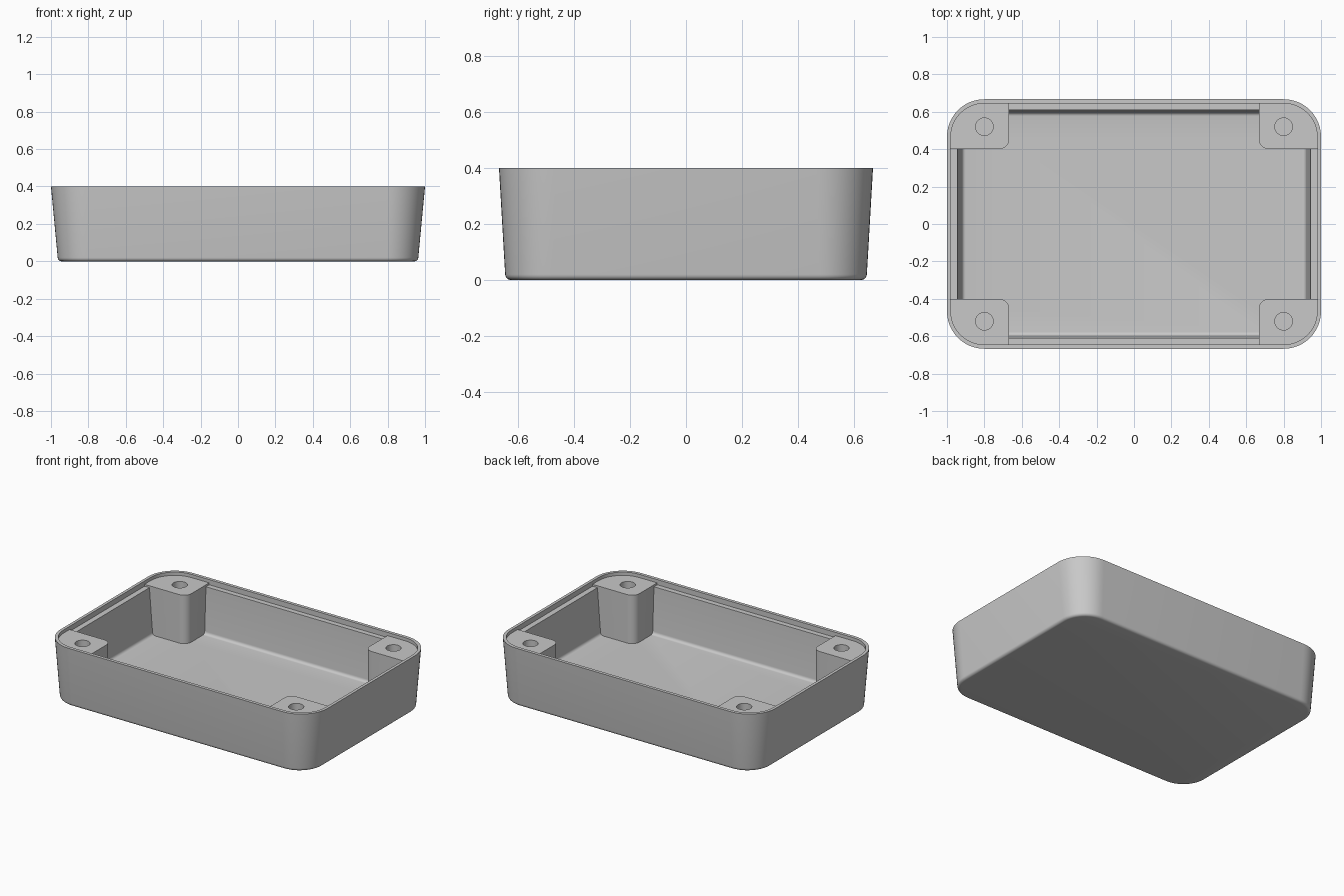
import bpy, bmesh, math

cube = bpy.data.objects.get("Cube")
if cube:
    bpy.data.objects.remove(cube, do_unlink=True)

grey = bpy.data.materials.new("light grey")
grey.use_nodes = True
GREY = (0.58, 0.58, 0.58, 1)
grey.diffuse_color = GREY
grey.node_tree.nodes["Principled BSDF"].inputs["Base Color"].default_value = GREY

RIM, POST_TOP, LEDGE, FLOOR = 0.4, 0.378, 0.365, 0.05
ABOVE = 0.6
STEPS = 12


def rounded_ring(hx, hy, r, z):
    """Points of a rounded rectangle with half sizes hx, hy."""
    points = []
    for quarter, (sx, sy) in enumerate(((1, 1), (-1, 1), (-1, -1), (1, -1))):
        for i in range(STEPS + 1):
            a = math.pi / 2 * (quarter + i / STEPS)
            points.append((sx * (hx - r) + r * math.cos(a),
                           sy * (hy - r) + r * math.sin(a), z))
    return points


def loft(name, levels, center=(0, 0)):
    """Closed solid through rounded rectangles listed from bottom to top."""
    bm = bmesh.new()
    rings = [[bm.verts.new((x + center[0], y + center[1], z))
              for x, y, z in rounded_ring(*level)] for level in levels]
    n = len(rings[0])
    for low, high in zip(rings, rings[1:]):
        for i in range(n):
            j = (i + 1) % n
            bm.faces.new((low[i], low[j], high[j], high[i]))
    bm.faces.new(rings[0][::-1])
    bm.faces.new(rings[-1])
    mesh = bpy.data.meshes.new(name)
    bm.to_mesh(mesh)
    bm.free()
    mesh.materials.append(grey)
    obj = bpy.data.objects.new(name, mesh)
    bpy.context.collection.objects.link(obj)
    return obj


def fillet(hx, hy, r, z, size):
    """Levels of a rounded lower edge ending at the given outline."""
    levels = []
    for i in range(6):
        a = math.pi / 2 * i / 5
        inset = size * (1 - math.sin(a))
        levels.append((hx - inset, hy - inset, r - inset, z + size * (1 - math.cos(a))))
    return levels


def cut(target, cutter):
    """Subtract a cutter and discard it."""
    cutter.hide_render = True
    mod = target.modifiers.new("cut", 'BOOLEAN')
    mod.operation = 'DIFFERENCE'
    mod.solver = 'EXACT'
    mod.object = cutter
    bpy.context.view_layer.objects.active = target
    bpy.ops.object.modifier_apply(modifier=mod.name)
    bpy.data.objects.remove(cutter, do_unlink=True)


# Tapered outer body with a rounded bottom edge
body = loft("enclosure_base", fillet(0.964, 0.645, 0.17, 0, 0.02) + [(1, 0.667, 0.2, RIM)])

# Shallow lid recess inside the rim
cut(body, loft("lid_recess", [(0.98, 0.645, 0.18, POST_TOP), (0.98, 0.645, 0.18, ABOVE)]))

# Inner cavity with a filleted floor and a narrow ledge under the recess
cavity = loft("cavity", fillet(0.92, 0.597, 0.13, FLOOR, 0.02) + [
    (0.943, 0.61, 0.15, LEDGE), (0.98, 0.645, 0.18, LEDGE), (0.98, 0.645, 0.18, POST_TOP + 0.01)])

# Leave the four corner screw posts standing
corners = [(sx, sy) for sx in (-1, 1) for sy in (-1, 1)]
for sx, sy in corners:
    cut(cavity, loft("screw_post", [(0.25, 0.25, 0.055, -0.1), (0.25, 0.25, 0.055, ABOVE)],
                     (sx * (0.667 + 0.25), sy * (0.4 + 0.25))))
cut(body, cavity)

# Blind screw holes
for sx, sy in corners:
    cut(body, loft("screw_hole", [(0.047, 0.047, 0.0469, 0.15), (0.047, 0.047, 0.0469, ABOVE)],
                   (sx * 0.8, sy * 0.52)))

bpy.ops.object.select_all(action='DESELECT')
body.select_set(True)
bpy.context.view_layer.objects.active = body
bpy.ops.object.shade_smooth_by_angle(angle=math.radians(30))
